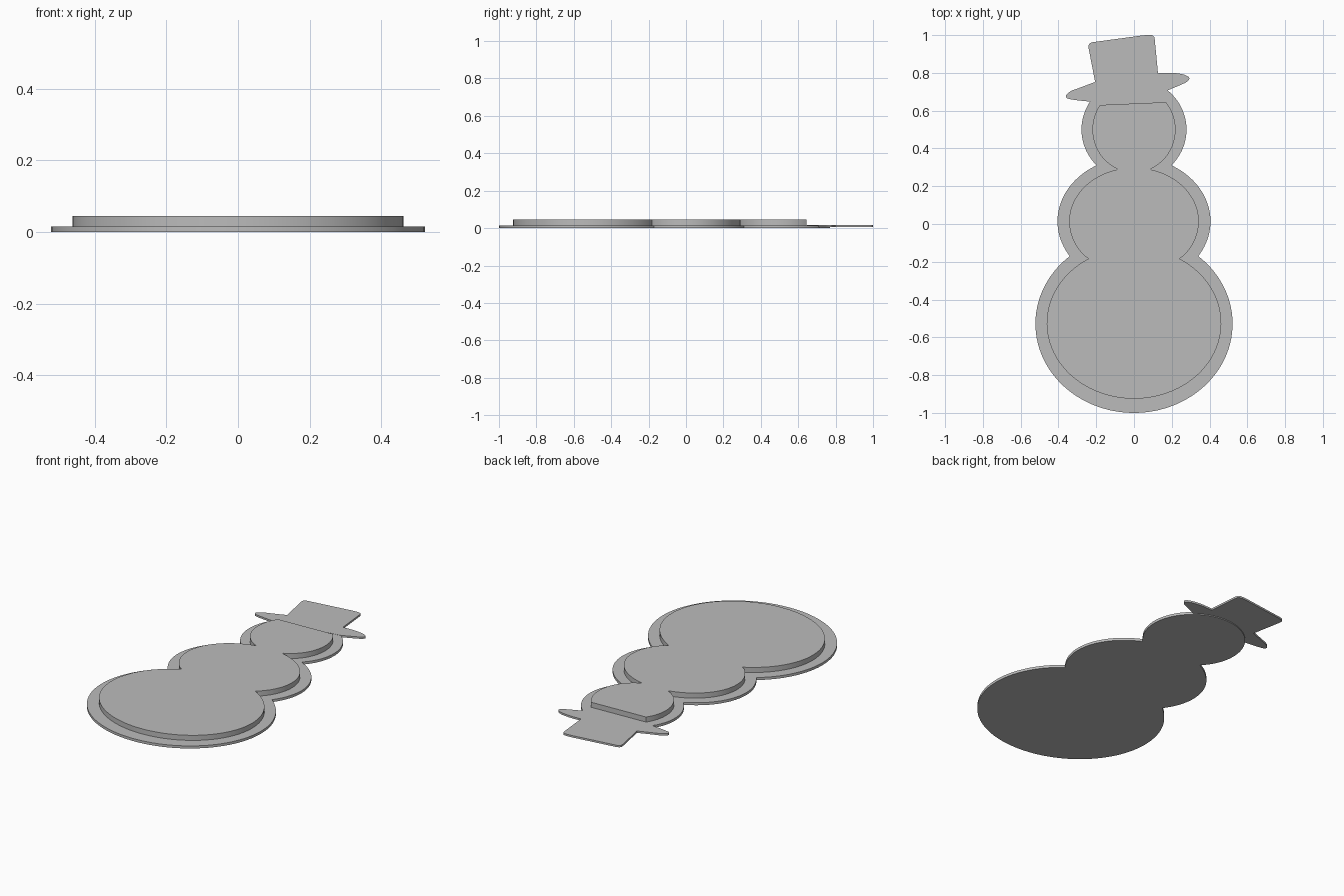
import bpy, bmesh
from math import asin, cos, sin, pi, radians
from mathutils import Vector

cube = bpy.data.objects.get("Cube")
if cube:
    bpy.data.objects.remove(cube, do_unlink=True)

grey = bpy.data.materials.new("plain grey")
grey.use_nodes = True
colour = (0.5, 0.5, 0.5, 1)
grey.diffuse_color = colour
grey.node_tree.nodes["Principled BSDF"].inputs["Base Color"].default_value = colour


def plate(name, outline, bottom, top):
    """Extrude a flat outline into a plate."""
    bm = bmesh.new()
    face = bm.faces.new([bm.verts.new((x, y, bottom)) for x, y in outline])
    side = bmesh.ops.extrude_face_region(bm, geom=[face])
    moved = [v for v in side["geom"] if isinstance(v, bmesh.types.BMVert)]
    bmesh.ops.translate(bm, verts=moved, vec=(0, 0, top - bottom))
    bmesh.ops.recalc_face_normals(bm, faces=bm.faces)
    mesh = bpy.data.meshes.new(name)
    bm.to_mesh(mesh)
    bm.free()
    obj = bpy.data.objects.new(name, mesh)
    bpy.context.collection.objects.link(obj)
    mesh.materials.append(grey)
    bpy.ops.object.select_all(action="DESELECT")
    obj.select_set(True)
    bpy.context.view_layer.objects.active = obj
    bpy.ops.object.shade_smooth_by_angle(angle=radians(30))
    return obj


def arc(oval, y0, y1, steps=40):
    """Right-hand arc of an oval (centre y, x radius, y radius) between heights."""
    cy, rx, ry = oval
    a, b = (asin(max(-1, min(1, (y - cy) / ry))) for y in (y0, y1))
    return [(rx * cos(a + (b - a) * i / steps), cy + ry * sin(a + (b - a) * i / steps))
            for i in range(steps + 1)]


def stacked_ovals(ovals, waists, top_left, top_right):
    """Closed outline of three stacked ovals, each side ending at its own top."""
    def side(top):
        heights = [ovals[0][0] - ovals[0][2], *waists, top]
        pts = []
        for oval, y0, y1 in zip(ovals, heights, heights[1:]):
            run = arc(oval, y0, y1)
            pts += run[1:] if pts else run
        return pts
    right, left = side(top_right), side(top_left)
    if top_right == top_left:
        left.pop()          # both sides share the crown point
    return right + [(-x, y) for x, y in reversed(left[1:])]


def smooth_run(points, steps=6):
    """Catmull-Rom curve through an open list of points."""
    p = [Vector(q) for q in (points[0], *points, points[-1])]
    run = []
    for a, b, c, d in zip(p, p[1:], p[2:], p[3:]):
        for i in range(steps):
            t = i / steps
            run.append(0.5 * (2 * b + (c - a) * t + (2 * a - 5 * b + 4 * c - d) * t ** 2
                              + (3 * b - a - 3 * c + d) * t ** 3))
    return run + [p[-1]]


# Wide thin backing plate
plate("base_plate", stacked_ovals(
    [(-0.528, 0.522, 0.472), (0.014, 0.405, 0.34), (0.5, 0.278, 0.27)],
    [-0.17, 0.31], 0.77, 0.77), 0, 0.015)

# Raised body, cut flat under the hat
plate("raised_body", stacked_ovals(
    [(-0.525, 0.462, 0.4), (0.014, 0.343, 0.284), (0.5, 0.22, 0.227)],
    [-0.183, 0.288], 0.63, 0.645), 0.01, 0.045)

# Tilted top hat: brim tips and crown corners are curved, the rest straight
left_brim = [(-0.233, 0.648), (-0.3, 0.655), (-0.35, 0.664), (-0.36, 0.68),
             (-0.335, 0.703), (-0.286, 0.722), (-0.206, 0.752)]
crown_left = [(-0.241, 0.935), (-0.238, 0.952), (-0.222, 0.962)]
crown_right = [(0.05, 0.999), (0.09, 1.0), (0.106, 0.992), (0.11, 0.975)]
right_brim = [(0.127, 0.798), (0.2, 0.8), (0.26, 0.792), (0.292, 0.775),
              (0.283, 0.755), (0.25, 0.738), (0.175, 0.706)]
hat = [p for run in (left_brim, crown_left, crown_right, right_brim)
       for p in smooth_run(run)]
plate("top_hat", hat, 0.005, 0.016)
